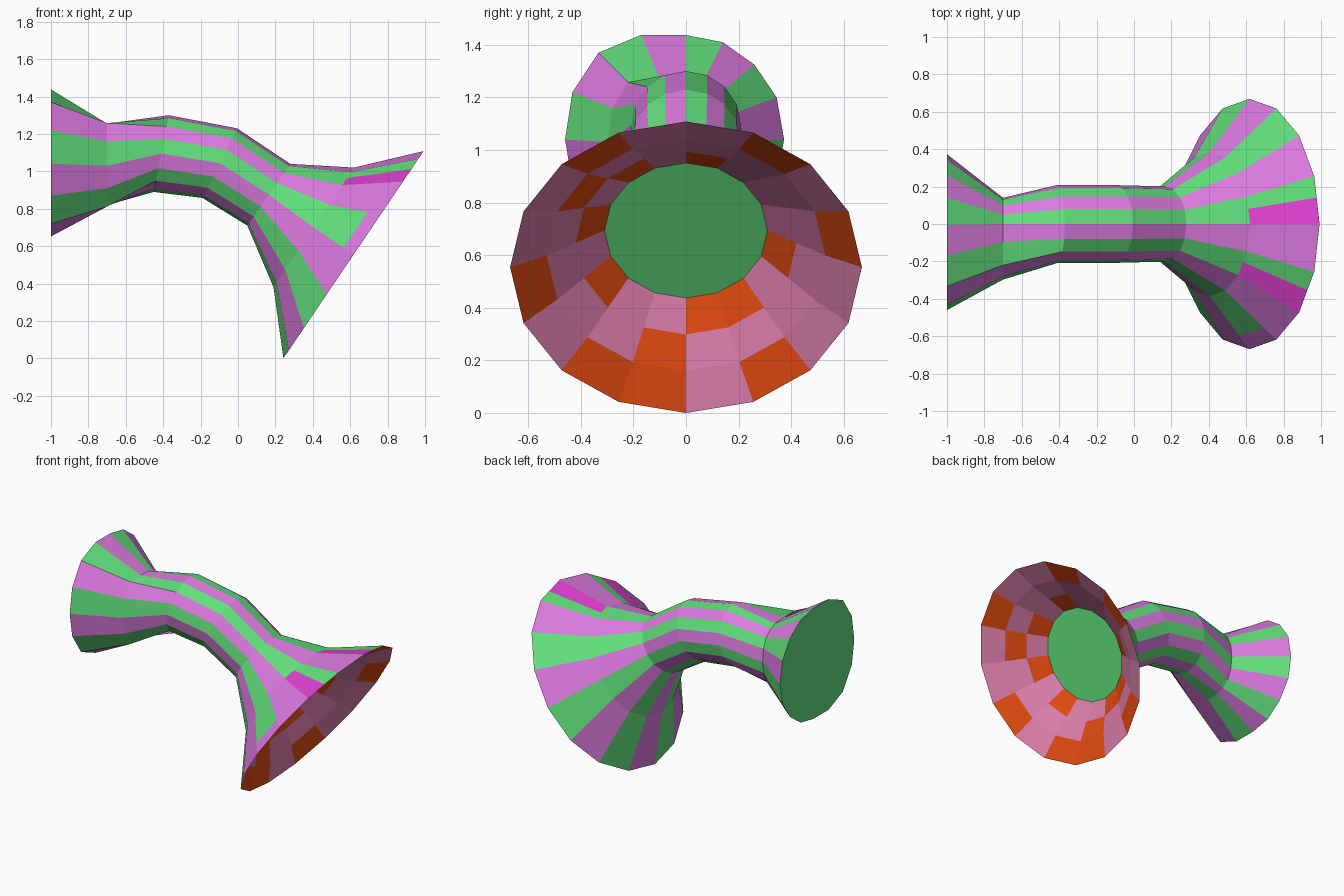
import bpy, bmesh, math
from mathutils import Vector

if "Cube" in bpy.data.objects:
    bpy.data.objects.remove(bpy.data.objects["Cube"])

N = 16


def material(name, hexcode):
    def lin(v):
        v /= 255
        return v / 12.92 if v <= 0.04045 else ((v + 0.055) / 1.055) ** 2.4
    m = bpy.data.materials.new(name)
    m.diffuse_color = [lin(int(hexcode[i:i + 2], 16)) for i in (0, 2, 4)] + [1]
    m.use_nodes = True
    m.node_tree.nodes["Principled BSDF"].inputs["Base Color"].default_value = m.diffuse_color
    return m


MATS = [material("green", "62E07C"), material("orchid", "DC7AE0"),
        material("hot_magenta", "E040D2"), material("pink", "DC7EAC"),
        material("orange", "E24A10")]
GREEN, ORCHID, HOT, PINK, ORANGE = range(5)


def ring(bottom, top, r=None):
    """Tilted circle given by its lowest and highest (x, z); index 0 is on top."""
    b, t = Vector((bottom[0], 0, bottom[1])), Vector((top[0], 0, top[1]))
    c, up = (b + t) / 2, (t - b).normalized()
    r = r or (t - b).length / 2
    return [c + r * (math.cos(2 * math.pi * k / N) * up
                     + math.sin(2 * math.pi * k / N) * Vector((0, 1, 0))) for k in range(N)]


def lopsided_ring(x, zc, half):
    """half: (y, z) points for k = -4..4; the lower half mirrors them about zc."""
    pts = [None] * N
    for k in range(-4, 5):
        y, z = half[k + 4]
        pts[k % N] = Vector((x, y, z))
        pts[(8 - k) % N] = Vector((x, y, 2 * zc - z))
    return pts


def patch(bm, lo, hi, k, mat, u=(0, 1), t=(0, 1)):
    """Quad (or part of it) of strip k between two rings."""
    def p(uu, tt):
        a, b = lo[k % N].lerp(lo[(k + 1) % N], uu), hi[k % N].lerp(hi[(k + 1) % N], uu)
        return bm.verts.new(a.lerp(b, tt))
    f = bm.faces.new([p(u[0], t[0]), p(u[0], t[1]), p(u[1], t[1]), p(u[1], t[0])])
    f.material_index = mat


def finish(bm, name):
    bmesh.ops.remove_doubles(bm, verts=bm.verts, dist=0.0005)
    me = bpy.data.meshes.new(name)
    bm.to_mesh(me)
    bm.free()
    for m in MATS:
        me.materials.append(m)
    bpy.context.collection.objects.link(bpy.data.objects.new(name, me))


# Outer rings, from the small end to the bell rim
rim = ring((0.243, 0.0), (0.992, 1.108), 0.669)
body = [
    lopsided_ring(-1.0, 1.045, [(-.46, 1.05), (-.432, 1.22), (-.333, 1.37), (-.17, 1.438),
                                (-.005, 1.438), (.14, 1.41), (.26, 1.325), (.345, 1.2), (.373, 1.05)]),
    lopsided_ring(-0.7, 1.035, [(-.297, 1.04), (-.28, 1.16), (-.22, 1.258), (-.095, 1.255),
                                (0, 1.25), (.05, 1.23), (.10, 1.19), (.13, 1.12), (.14, 1.04)]),
    ring((-0.45, 0.89), (-0.37, 1.30)),
    ring((-0.19, 0.858), (-0.005, 1.23)),
    ring((0.05, 0.71), (0.28, 1.04)),
    ring((0.19, 0.38), (0.62, 1.02)),
    rim,
]

# Striped horn body, with a few odd patches on the bell
bm = bmesh.new()
for i in range(len(body) - 1):
    for k in range(N):
        stripe = GREEN if k % 2 == 0 else ORCHID
        args = (bm, body[i], body[i + 1], k)
        if i == 5 and k in (0, 14):
            patch(*args, HOT, u=(0, 0.55))
            patch(*args, GREEN, u=(0.55, 1))
        elif i == 5 and k == 12:
            patch(*args, GREEN, t=(0, 0.75))
            patch(*args, ORCHID, t=(0.75, 1))
        else:
            patch(*args, stripe)
bm.faces.new([bm.verts.new(p) for p in body[0]]).material_index = GREEN
finish(bm, "horn_body")

# Bell lining: three inner bands ending in a flat disc
centre = sum(rim, Vector()) / N
up = (rim[0] - rim[8]).normalized()
axis = Vector((-up.z, 0, up.x))


def inner(r, depth):
    c = centre + axis * depth
    return [c + (p - centre).normalized() * r for p in rim]


lining = [rim, inner(0.53, 0.08), inner(0.42, 0.165), inner(0.31, 0.25)]
orange = [{11, 3, 6, 9, 8, 14, 1}, {8, 13}, {4, 10, 12, 7, 6, 14, 0}]
bm = bmesh.new()
for i in range(3):
    for k in range(N):
        patch(bm, lining[i], lining[i + 1], k, ORANGE if k in orange[i] else PINK)
bm.faces.new([bm.verts.new(p) for p in reversed(lining[3])]).material_index = GREEN
finish(bm, "bell_lining")
